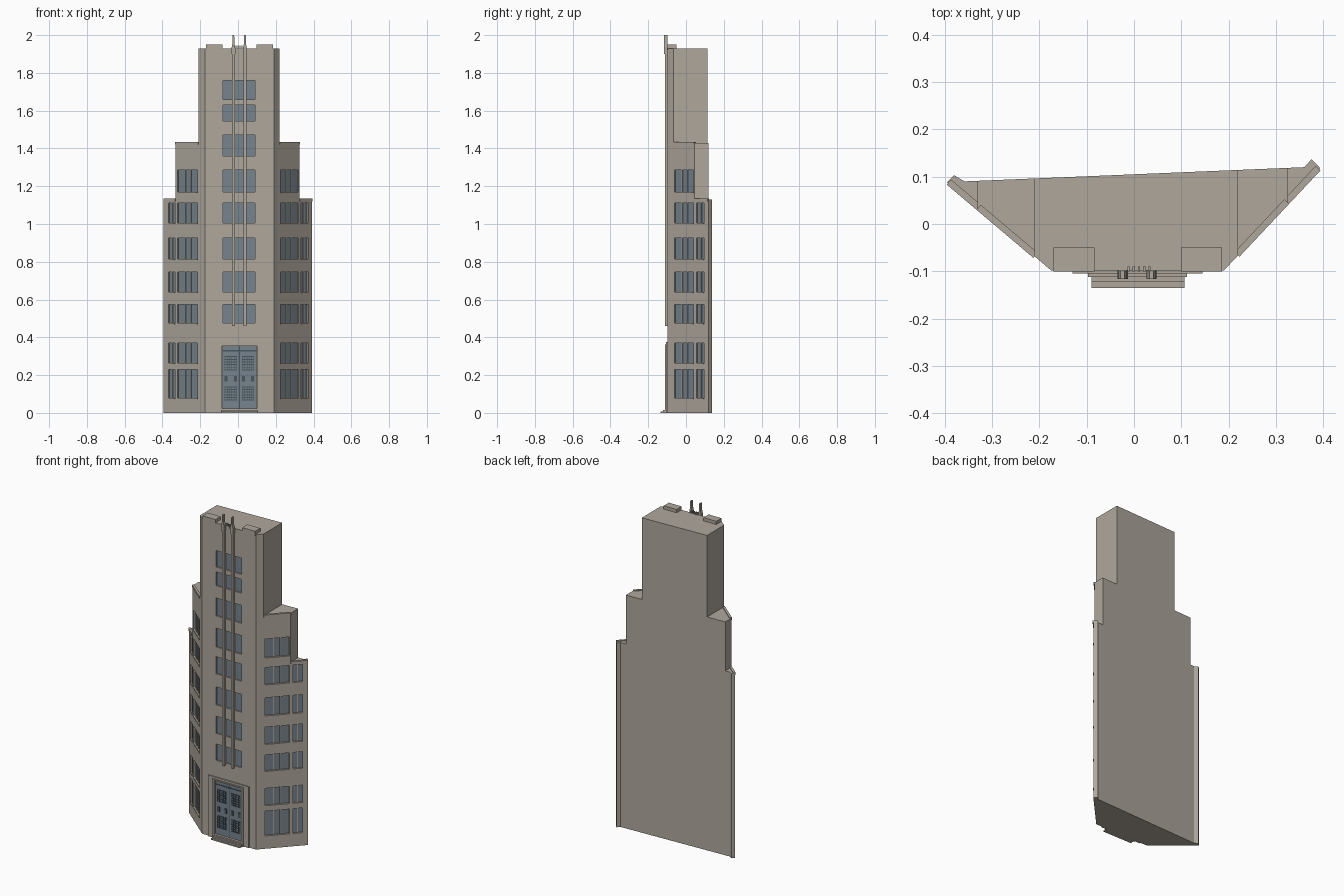
import bpy, bmesh
from mathutils import Vector

if "Cube" in bpy.data.objects:
    bpy.data.objects.remove(bpy.data.objects["Cube"])


def material(name, rgb):
    m = bpy.data.materials.new(name)
    m.use_nodes = True
    m.diffuse_color = (*rgb, 1)
    m.node_tree.nodes["Principled BSDF"].inputs["Base Color"].default_value = (*rgb, 1)
    return m


stone = material("warm grey stone", (0.43, 0.39, 0.335))
glass = material("blue grey glass", (0.18, 0.23, 0.27))
metal = material("dark door metal", (0.07, 0.09, 0.105))


def prism(bm, points, offset):
    """Extrude a flat polygon by an offset into a closed solid."""
    face = bm.faces.new([bm.verts.new(p) for p in points])
    ext = bmesh.ops.extrude_face_region(bm, geom=[face])
    verts = [v for v in ext["geom"] if isinstance(v, bmesh.types.BMVert)]
    bmesh.ops.translate(bm, verts=verts, vec=offset)


def box(bm, x0, x1, y0, y1, z0, z1):
    prism(bm, [(x0, y0, z0), (x1, y0, z0), (x1, y1, z0), (x0, y1, z0)], (0, 0, z1 - z0))


def finish(bm, name, mat):
    bmesh.ops.recalc_face_normals(bm, faces=bm.faces)
    mesh = bpy.data.meshes.new(name)
    bm.to_mesh(mesh)
    bm.free()
    mesh.materials.append(mat)
    ob = bpy.data.objects.new(name, mesh)
    bpy.context.scene.collection.objects.link(ob)
    return ob


def boolean(target, cutter, operation):
    mod = target.modifiers.new(operation, "BOOLEAN")
    mod.object, mod.operation, mod.solver = cutter, operation, "EXACT"
    bpy.context.view_layer.objects.active = target
    bpy.ops.object.modifier_apply(modifier=mod.name)
    bpy.data.objects.remove(cutter)


# Facade walls, each a line in plan
FRONT = -0.098
WALLS = {
    "front": (Vector((-0.175, FRONT, 0)), Vector((0.19, FRONT, 0))),
    "right": (Vector((-0.175, FRONT, 0)), Vector((-0.395, 0.088, 0))),
    "left": (Vector((0.19, FRONT, 0)), Vector((0.393, 0.118, 0))),
}


def wall_box(bm, wall, xa, xb, z0, z1, d0, d1):
    """Box lying along a wall between two x positions and two outward depths."""
    a, b = WALLS[wall]
    n = (b - a).cross(Vector((0, 0, 1))).normalized()
    if n.y > 0:
        n = -n
    p, q = (a.lerp(b, (x - a.x) / (b.x - a.x)) + Vector((0, 0, z0)) for x in (xa, xb))
    prism(bm, [p + n * d0, q + n * d0, q + n * d1, p + n * d1], (0, 0, z1 - z0))


# Main building: plan outline intersected with the stepped silhouette
plan = [(-0.175, FRONT), (0.19, FRONT), (0.393, 0.118), (0.375, 0.137), (0.36, 0.12),
        (-0.358, 0.09), (-0.38, 0.103), (-0.395, 0.088)]
bm = bmesh.new()
prism(bm, [(x, y, 0) for x, y in plan], (0, 0, 2.1))
body = finish(bm, "tower_body", stone)
steps = [(-0.5, -0.1), (0.5, -0.1), (0.5, 1.13), (0.325, 1.13), (0.325, 1.43), (0.22, 1.43),
         (0.22, 1.93), (-0.21, 1.93), (-0.21, 1.43), (-0.33, 1.43), (-0.33, 1.13), (-0.5, 1.13)]
bm = bmesh.new()
prism(bm, [(x, -0.3, z) for x, z in steps], (0, 0.6, 0))
# The plan solid starts at the ground, so the silhouette only trims above it
boolean(body, finish(bm, "silhouette", stone), "INTERSECT")
# Window openings, glass and mullions
LOW_ROWS = [(0.08, 0.23), (0.265, 0.37)]
MID_ROWS = [(0.475, 0.575), (0.64, 0.745), (0.815, 0.925), (1.005, 1.11), (1.17, 1.285)]
TOP_ROWS = [(1.36, 1.47), (1.545, 1.63), (1.66, 1.76)]
openings = [("front", x, x + 0.049, z0, z1)
            for z0, z1 in MID_ROWS + TOP_ROWS for x in (-0.08, -0.019, 0.042)]
for z0, z1 in LOW_ROWS + MID_ROWS:
    openings += [("right", -0.215, -0.32, z0, z1), ("left", 0.225, 0.32, z0, z1)]
    if z0 < 1.13 < z1 or z1 < 1.13:
        openings += [("right", -0.333, -0.368, z0, z1), ("left", 0.334, 0.372, z0, z1)]

cut, panes, bars, sills = (bmesh.new() for _ in range(4))
for wall, xa, xb, z0, z1 in openings:
    wall_box(cut, wall, xa, xb, z0, z1, -0.011, 0.02)
    wall_box(panes, wall, xa, xb, z0, z1, -0.012, -0.0085)
    if wall != "front":
        wide = abs(xb - xa) > 0.06
        for t in ((0.36, 0.64) if wide else (0.5,)):
            x = xa + (xb - xa) * t
            wall_box(bars, wall, x - 0.002, x + 0.002, z0, z1, -0.009, -0.004)
        wall_box(sills, wall, xa, xb, z0 - 0.006, z0, -0.009, 0.003)
# Doorway recess
wall_box(cut, "front", -0.085, 0.1, 0.02, 0.355, -0.012, 0.02)
boolean(body, finish(cut, "openings", stone), "DIFFERENCE")
finish(panes, "window_glass", glass)
finish(bars, "window_mullions", stone)
finish(sills, "window_sills", stone)

# Thin coping along the top of each tier
bm = bmesh.new()
wall_box(bm, "right", -0.33, -0.393, 1.12, 1.134, -0.01, 0.004)
wall_box(bm, "left", 0.325, 0.391, 1.12, 1.134, -0.01, 0.004)
wall_box(bm, "right", -0.21, -0.33, 1.42, 1.434, -0.01, 0.004)
wall_box(bm, "left", 0.22, 0.325, 1.42, 1.434, -0.01, 0.004)
finish(bm, "tier_coping", stone)

# Roof blocks and small crenels
bm = bmesh.new()
for x0, x1 in ((-0.17, -0.083), (0.099, 0.186)):
    box(bm, x0, x1, FRONT - 0.002, -0.05, 1.92, 1.95)
for i in range(5):
    x = -0.014 + i * 0.011
    box(bm, x, x + 0.005, FRONT - 0.002, FRONT + 0.008, 1.92, 1.945)
finish(bm, "roof_parapet", stone)

# Two tall fins ending in tapered finials
bm = bmesh.new()
for x in (-0.024, 0.037):
    box(bm, x - 0.007, x + 0.007, -0.112, -0.095, 0.46, 1.93)
    outline = [(-0.011, 1.9), (0.011, 1.9), (0.009, 1.94), (0.005, 1.955),
               (0.004, 2.0), (-0.004, 2.0), (-0.005, 1.955), (-0.009, 1.94)]
    prism(bm, [(x + dx, -0.116, z) for dx, z in outline], (0, 0.018, 0))
finish(bm, "facade_fins", stone)

# Stepped door surround
bm = bmesh.new()
for margin, y in ((0.045, -0.105), (0.012, -0.112)):
    x0, x1, top = -0.085 - margin, 0.1 + margin, 0.358 + margin * 0.36
    box(bm, x0, -0.085, y, -0.09, 0, top)
    box(bm, 0.1, x1, y, -0.09, 0, top)
    box(bm, -0.085, 0.1, y, -0.09, 0.355, top)
finish(bm, "door_surround", stone)

# Entrance steps
bm = bmesh.new()
for i, y in enumerate((-0.135, -0.123, -0.112)):
    box(bm, -0.09, 0.107, y, -0.09, 0, 0.008 * (i + 1))
finish(bm, "entrance_steps", stone)

# Double doors with lattice grilles and handle plates
doors, grille = bmesh.new(), bmesh.new()
for x0, x1 in ((-0.083, 0.006), (0.01, 0.098)):
    box(doors, x0, x1, -0.097, -0.086, 0.024, 0.353)
    for z0 in (0.065, 0.225):
        for i in range(6):
            z = z0 + i * 0.014
            box(grille, x0 + 0.012, x1 - 0.012, -0.1, -0.096, z, z + 0.005)
        for i in range(6):
            x = x0 + 0.012 + i * (x1 - x0 - 0.027) / 5
            box(grille, x, x + 0.003, -0.1, -0.096, z0, z0 + 0.075)
    for x in (x0 + 0.012, x1 - 0.028):
        box(grille, x, x + 0.016, -0.101, -0.096, 0.165, 0.195)
    box(grille, x0, x1, -0.099, -0.096, 0.325, 0.332)
box(grille, 0.006, 0.01, -0.098, -0.086, 0.024, 0.353)
finish(doors, "double_doors", glass)
finish(grille, "door_grilles", metal)
